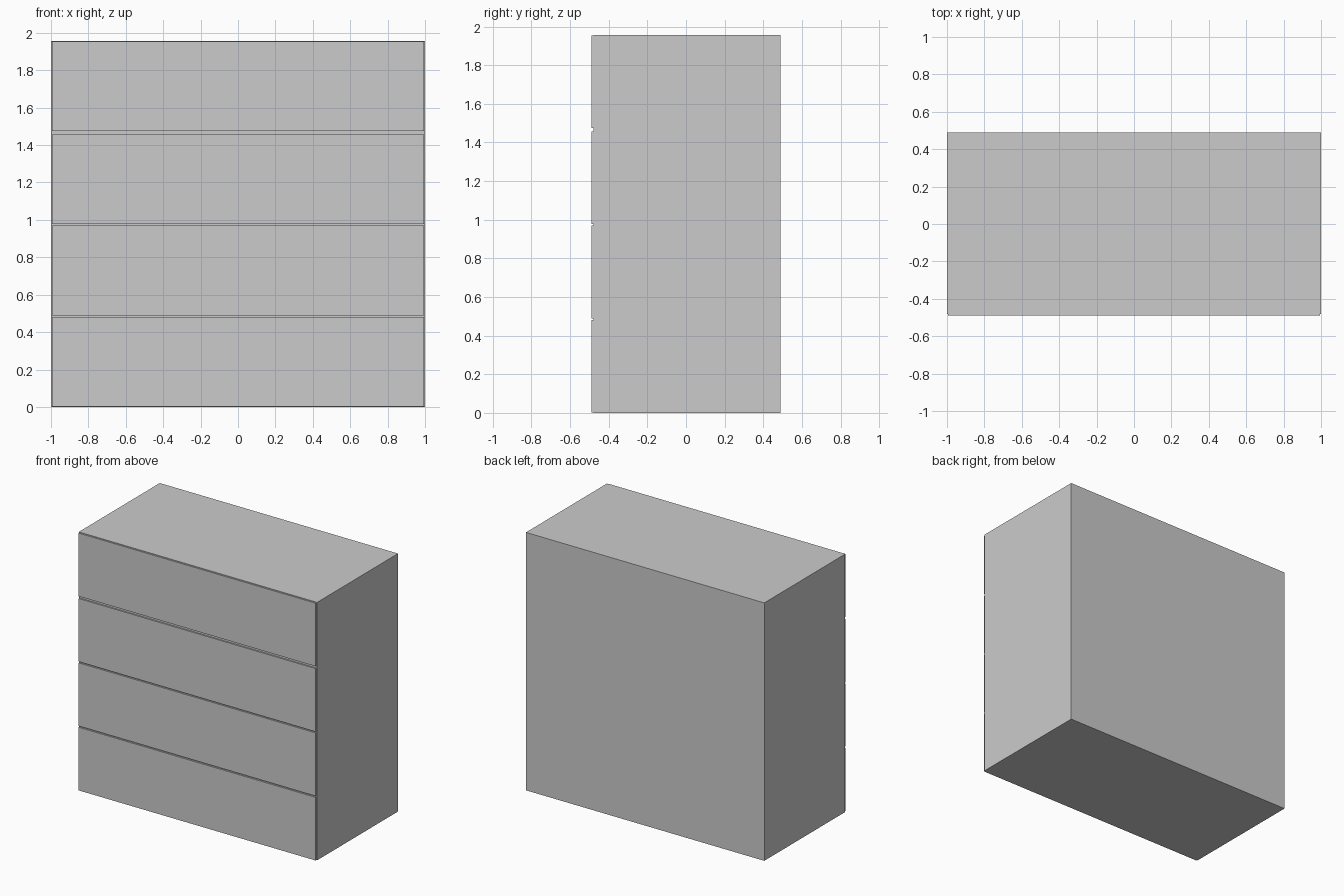
import bpy

if "Cube" in bpy.data.objects:
    bpy.data.objects.remove(bpy.data.objects["Cube"])


def box(name, x, y, z):
    """Box from (min, max) ranges on each axis."""
    lo, hi = zip(x, y, z)
    bpy.ops.mesh.primitive_cube_add(size=1, location=[(a + b) / 2 for a, b in zip(lo, hi)])
    ob = bpy.context.object
    ob.name = name
    ob.scale = [b - a for a, b in zip(lo, hi)]
    bpy.ops.object.transform_apply(location=False, rotation=False, scale=True)
    return ob


# Cabinet body
box("cabinet_body", (-1, 1), (-0.48, 0.49), (0, 1.957))

# Four thin drawer fronts, with a wider gap below the top one
DRAWER_HEIGHT = 0.479
for i, bottom in enumerate((0.001, 0.49, 0.978, 1.474)):
    box(f"drawer_front_{i + 1}", (-0.994, 0.994), (-0.49, -0.48),
        (bottom, bottom + DRAWER_HEIGHT))
